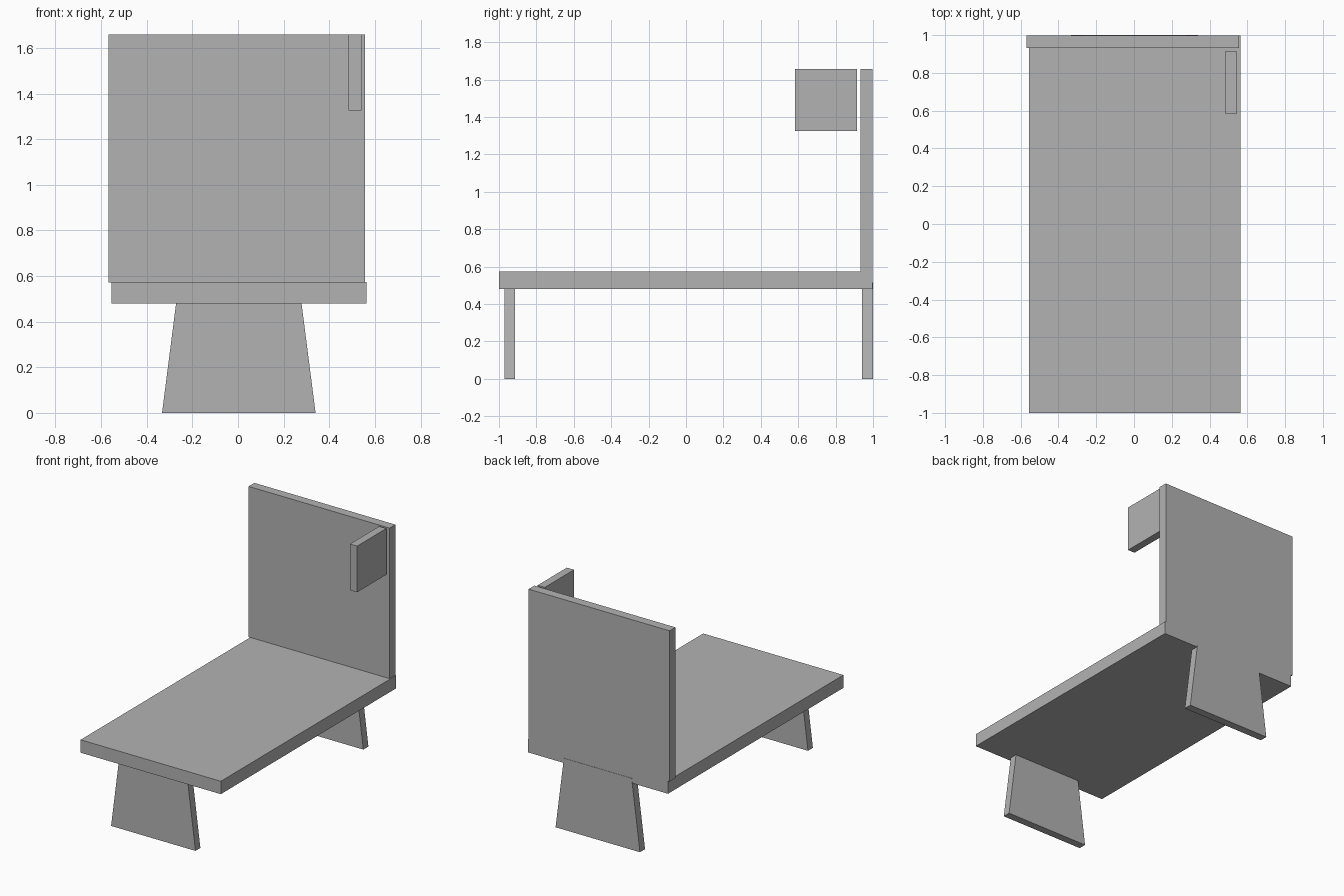
import bpy
import bmesh

cube = bpy.data.objects.get("Cube")
if cube:
    bpy.data.objects.remove(cube, do_unlink=True)

# One plain grey for every part
GREY = (0.45, 0.45, 0.45, 1.0)
mat = bpy.data.materials.new("plain grey")
mat.use_nodes = True
mat.diffuse_color = GREY
mat.node_tree.nodes["Principled BSDF"].inputs["Base Color"].default_value = GREY


def board(name, x, y, z, taper=0.0):
    """Box between (min, max) pairs; taper narrows each side of the top in x."""
    bm = bmesh.new()
    bmesh.ops.create_cube(bm, size=1.0)
    for v in bm.verts:
        top = v.co.z > 0
        side = 1 if v.co.x > 0 else -1
        v.co = (x[side > 0] - (side * taper if top else 0), y[v.co.y > 0], z[top])
    mesh = bpy.data.meshes.new(name)
    bm.to_mesh(mesh)
    bm.free()
    mesh.materials.append(mat)
    obj = bpy.data.objects.new(name, mesh)
    bpy.context.collection.objects.link(obj)
    return obj


# Long seat slab and upright back
board("seat", (-0.555, 0.563), (-1.0, 0.998), (0.48, 0.573))
board("backrest", (-0.568, 0.556), (0.932, 0.998), (0.571, 1.658))

# Small upright panel in front of the back, on the left
board("side_panel", (0.485, 0.542), (0.583, 0.915), (1.325, 1.658))

# Tapered plank legs, let into the slab
for name, y in (("front_leg", (-0.97, -0.914)), ("back_leg", (0.942, 1.0))):
    board(name, (-0.333, 0.34), y, (0.0, 0.515), taper=0.066)
